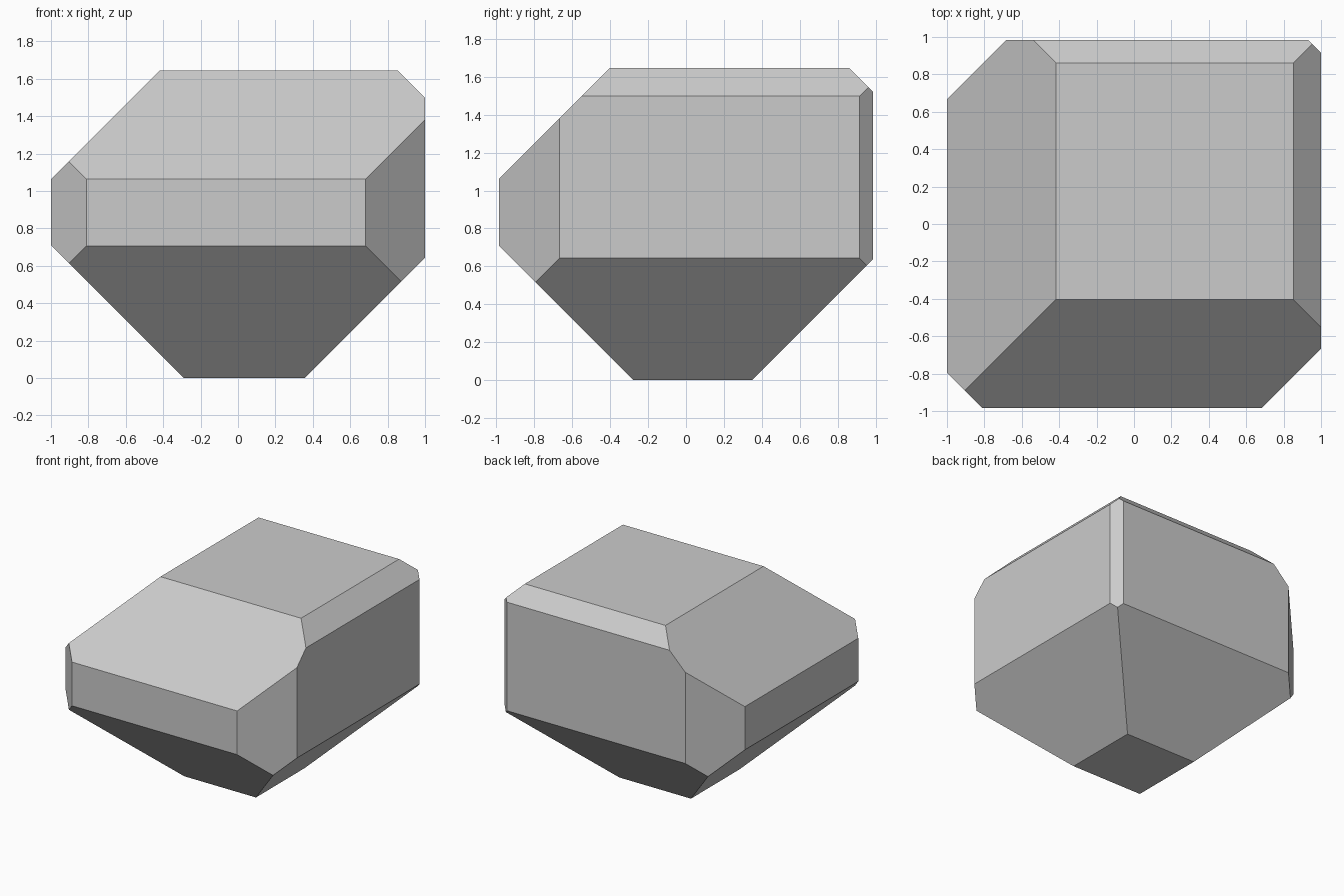
import bpy, bmesh
from mathutils import Vector

if "Cube" in bpy.data.objects:
    bpy.data.objects.remove(bpy.data.objects["Cube"])

W, D, H = 1.0, 0.985, 1.645   # half width, half depth, full height

# Block
bm = bmesh.new()
bmesh.ops.create_cube(bm, size=1)
for v in bm.verts:
    v.co = Vector((v.co.x * 2 * W, v.co.y * 2 * D, (v.co.z + 0.5) * H))


def chamfer(normal, limit):
    """Slice off everything where normal . p > limit and cap the cut."""
    n = Vector(normal)
    geom = bm.verts[:] + bm.edges[:] + bm.faces[:]
    bmesh.ops.bisect_plane(bm, geom=geom, dist=1e-6, plane_co=n * limit / n.length_squared,
                           plane_no=n, clear_outer=True)
    bmesh.ops.holes_fill(bm, edges=[e for e in bm.edges if e.is_boundary], sides=0)


# 45-degree edge cuts of different depths
cuts = [
    ((-1, 0, 1), 2.063), ((1, 0, 1), 2.498), ((1, 0, -1), 0.357), ((-1, 0, -1), 0.290),   # left/right
    ((0, -1, 1), 2.049), ((0, 1, 1), 2.507), ((0, 1, -1), 0.350), ((0, -1, -1), 0.278),   # front/back
    ((-1, 1, 0), 1.668), ((1, 1, 0), 1.915), ((1, -1, 0), 1.667), ((-1, -1, 0), 1.796),   # uprights
]
for normal, limit in cuts:
    chamfer(normal, limit)

bmesh.ops.recalc_face_normals(bm, faces=bm.faces[:])
mesh = bpy.data.meshes.new("faceted_boulder")
bm.to_mesh(mesh)
bm.free()
bpy.context.collection.objects.link(bpy.data.objects.new("faceted_boulder", mesh))
